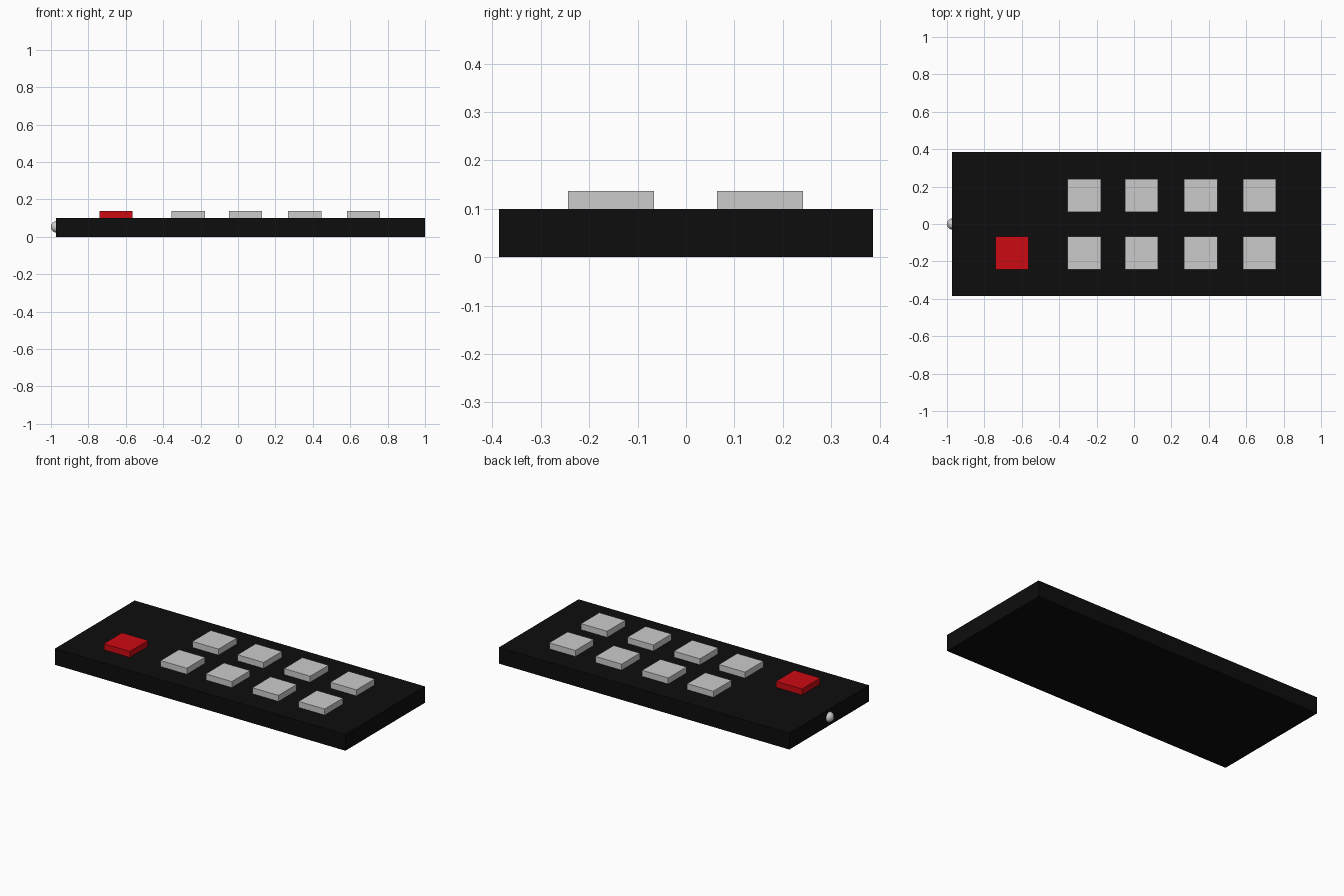
import bpy

if "Cube" in bpy.data.objects:
    bpy.data.objects.remove(bpy.data.objects["Cube"])


def material(name, color):
    mat = bpy.data.materials.new(name)
    mat.diffuse_color = color
    mat.use_nodes = True
    mat.node_tree.nodes["Principled BSDF"].inputs["Base Color"].default_value = mat.diffuse_color
    return mat


def box(name, x, y, z, size, mat=None):
    bpy.ops.mesh.primitive_cube_add(size=1, location=(x, y, z))
    ob = bpy.context.object
    ob.name = name
    ob.scale = size
    bpy.ops.object.transform_apply(location=False, rotation=False, scale=True)
    if mat:
        ob.data.materials.append(mat)
    return ob


black = material("black_plastic", (0.004, 0.004, 0.004, 1))
red = material("red_rubber", (0.6, 0.003, 0.006, 1))

# Remote body
box("body", 0.0138, 0, 0.05, (1.9724, 0.772, 0.1), black)

# Buttons, slightly sunk into the body
BUTTON = (0.177, 0.177, 0.047)
BUTTON_Z = 0.1135
ROWS = (-0.155, 0.153)

box("power_button", -0.653, ROWS[0], BUTTON_Z, BUTTON, red)
for r, y in enumerate(ROWS):
    for c, x in enumerate((-0.266, 0.04, 0.357, 0.671)):
        box(f"button_{r + 1}_{c + 1}", x, y, BUTTON_Z, BUTTON)

# Emitter bulb half sunk into the left end
bpy.ops.mesh.primitive_uv_sphere_add(segments=32, ring_count=16, radius=0.031,
                                     location=(-0.969, 0, 0.053))
bpy.context.object.name = "emitter_bulb"
bpy.ops.object.shade_smooth()
